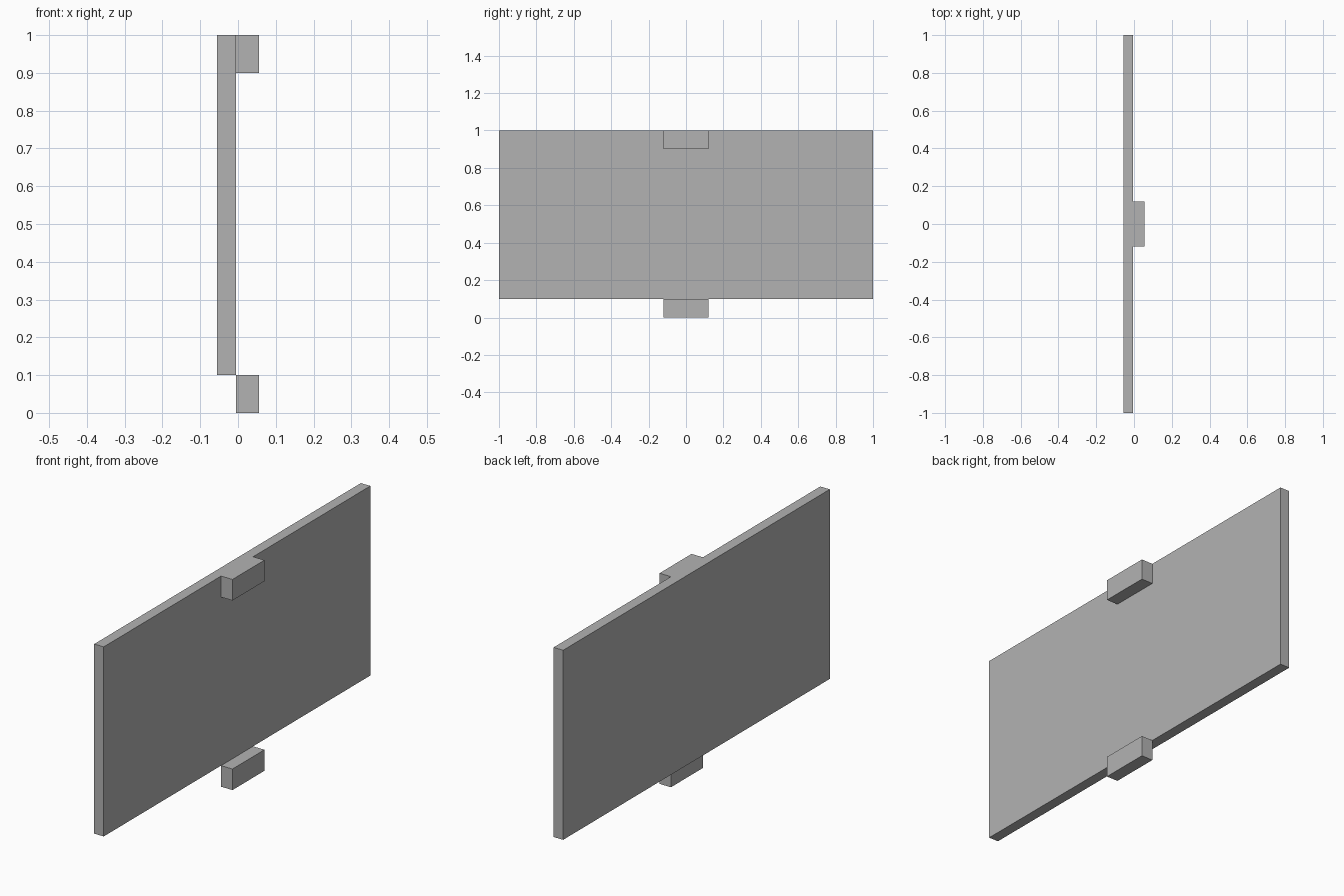
import bpy

# Remove the default cube
default = bpy.data.objects.get("Cube")
if default:
    bpy.data.objects.remove(default, do_unlink=True)

# Single flat grey
grey = bpy.data.materials.new("plain_grey")
grey.use_nodes = True
colour = (0.45, 0.45, 0.45, 1.0)
grey.diffuse_color = colour
grey.node_tree.nodes["Principled BSDF"].inputs["Base Color"].default_value = colour


def add_box(name, low, high):
    """Box spanning two opposite corners."""
    centre = [(a + b) / 2 for a, b in zip(low, high)]
    bpy.ops.mesh.primitive_cube_add(size=1, location=centre)
    box = bpy.context.object
    box.name = name
    box.scale = [b - a for a, b in zip(low, high)]
    bpy.ops.object.transform_apply(location=False, rotation=False, scale=True)
    box.data.materials.append(grey)
    return box


BACK, JOIN, FRONT = -0.055, -0.005, 0.055   # depth planes along x
TAB_HALF, TAB_HEIGHT = 0.12, 0.1

# Thin upright panel
add_box("panel", (BACK, -1, TAB_HEIGHT), (JOIN, 1, 1))

# Small blocks: one flush with the top edge, one hanging below the bottom edge
for name, base in (("upper_tab", 1 - TAB_HEIGHT), ("lower_tab", 0)):
    add_box(name, (JOIN, -TAB_HALF, base), (FRONT, TAB_HALF, base + TAB_HEIGHT))
